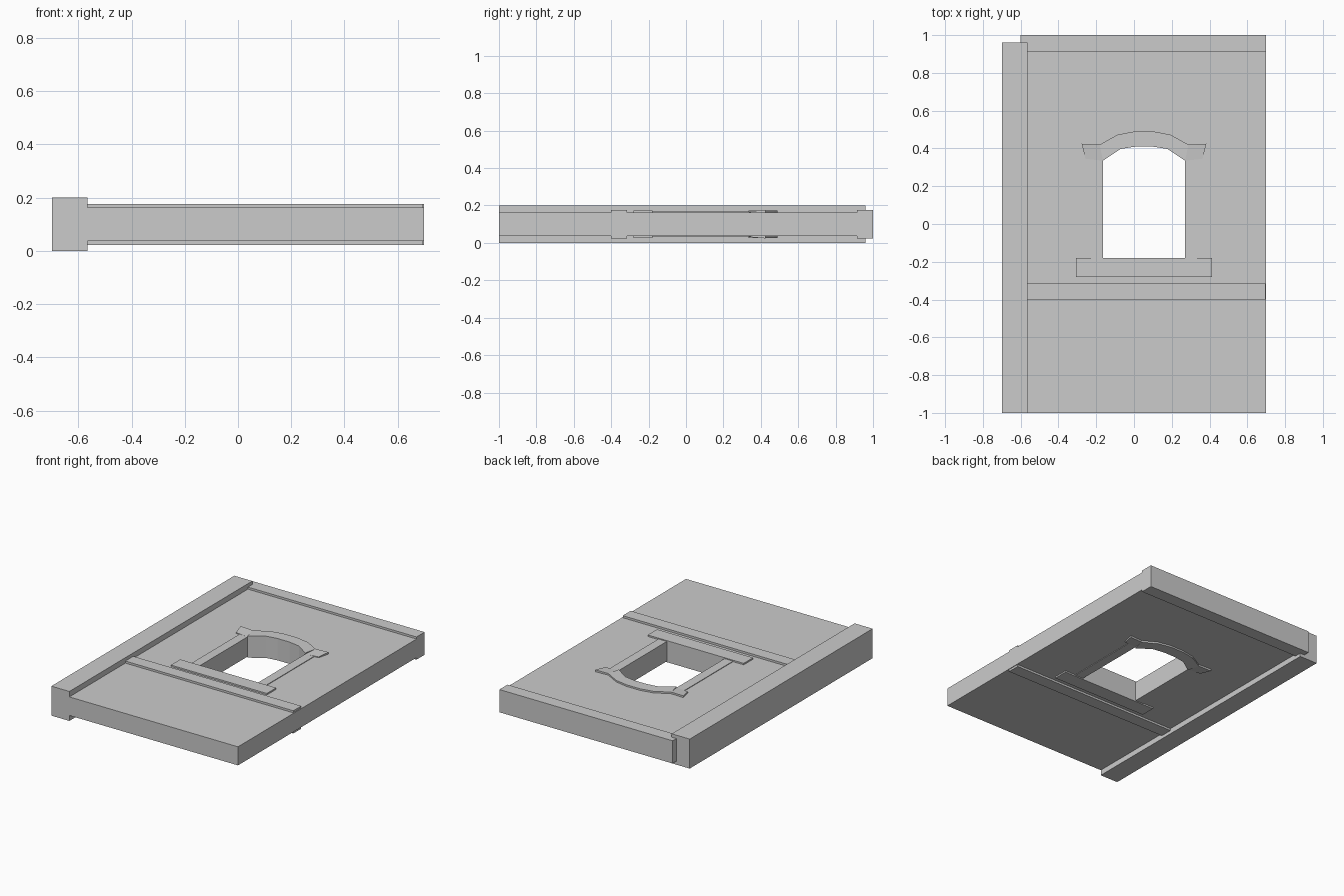
import bpy, bmesh

if "Cube" in bpy.data.objects:
    bpy.data.objects.remove(bpy.data.objects["Cube"])

MID = 0.1      # everything is symmetric about this height
CX = 0.053     # window centre line


def prism(name, pts, half, halves=None):
    """Extrude an XY outline symmetrically about MID; optional half height per point."""
    hs = halves or [half] * len(pts)
    bm = bmesh.new()
    lo = [bm.verts.new((x, y, MID - h)) for (x, y), h in zip(pts, hs)]
    hi = [bm.verts.new((x, y, MID + h)) for (x, y), h in zip(pts, hs)]
    bm.faces.new(lo[::-1])
    bm.faces.new(hi)
    n = len(pts)
    for i in range(n):
        j = (i + 1) % n
        bm.faces.new((lo[i], lo[j], hi[j], hi[i]))
    bmesh.ops.recalc_face_normals(bm, faces=bm.faces)
    me = bpy.data.meshes.new(name)
    bm.to_mesh(me)
    bm.free()
    ob = bpy.data.objects.new(name, me)
    bpy.context.collection.objects.link(ob)
    return ob


def slab(name, x0, x1, y0, y1, half):
    return prism(name, [(x0, y0), (x1, y0), (x1, y1), (x0, y1)], half)


# Wall panel with arched opening
wall = slab("wall_panel", -0.57, 0.70, -1.0, 0.92, 0.063)
arch_in = [(0.217, 0.335), (0.125, 0.397), (0.045, 0.41),
           (-0.045, 0.41), (-0.125, 0.397), (-0.217, 0.335)]
inner = [(CX + x, y) for x, y in arch_in]
cutter = prism("opening_cutter", [(CX - 0.217, -0.18), (CX + 0.217, -0.18)] + inner, 0.3)
cutter.hide_render = True
cutter.hide_set(True)
mod = wall.modifiers.new("opening", 'BOOLEAN')
mod.operation = 'DIFFERENCE'
mod.solver = 'EXACT'
mod.object = cutter

# Timber frame
slab("corner_post", -0.70, -0.565, -1.0, 0.96, 0.10)
slab("top_beam", -0.60, 0.70, 0.913, 1.0, 0.077)
slab("middle_rail", -0.57, 0.695, -0.40, -0.315, 0.077)

# Window sill
slab("window_sill", CX - 0.36, CX + 0.36, -0.28, -0.18, 0.073)

# Arched window lintel
arch_out = [(-0.235, 0.42), (-0.14, 0.473), (-0.05, 0.49),
            (0.05, 0.49), (0.14, 0.473), (0.235, 0.42)]
prism("window_arch", inner + [(CX + x, y) for x, y in arch_out], 0.074)

# Jambs and sloping arch ends on both sides
for side, s in (("left", -1), ("right", 1)):
    xs = sorted((CX + s * 0.217, CX + s * 0.28))
    slab("jamb_" + side, xs[0], xs[1], -0.18, 0.34, 0.067)
    pts = [(0.217, 0.335), (0.31, 0.345), (0.33, 0.425), (0.235, 0.42)]
    prism("arch_end_" + side, [(CX + s * x, y) for x, y in pts], 0,
          [0.067, 0.069, 0.076, 0.074])
